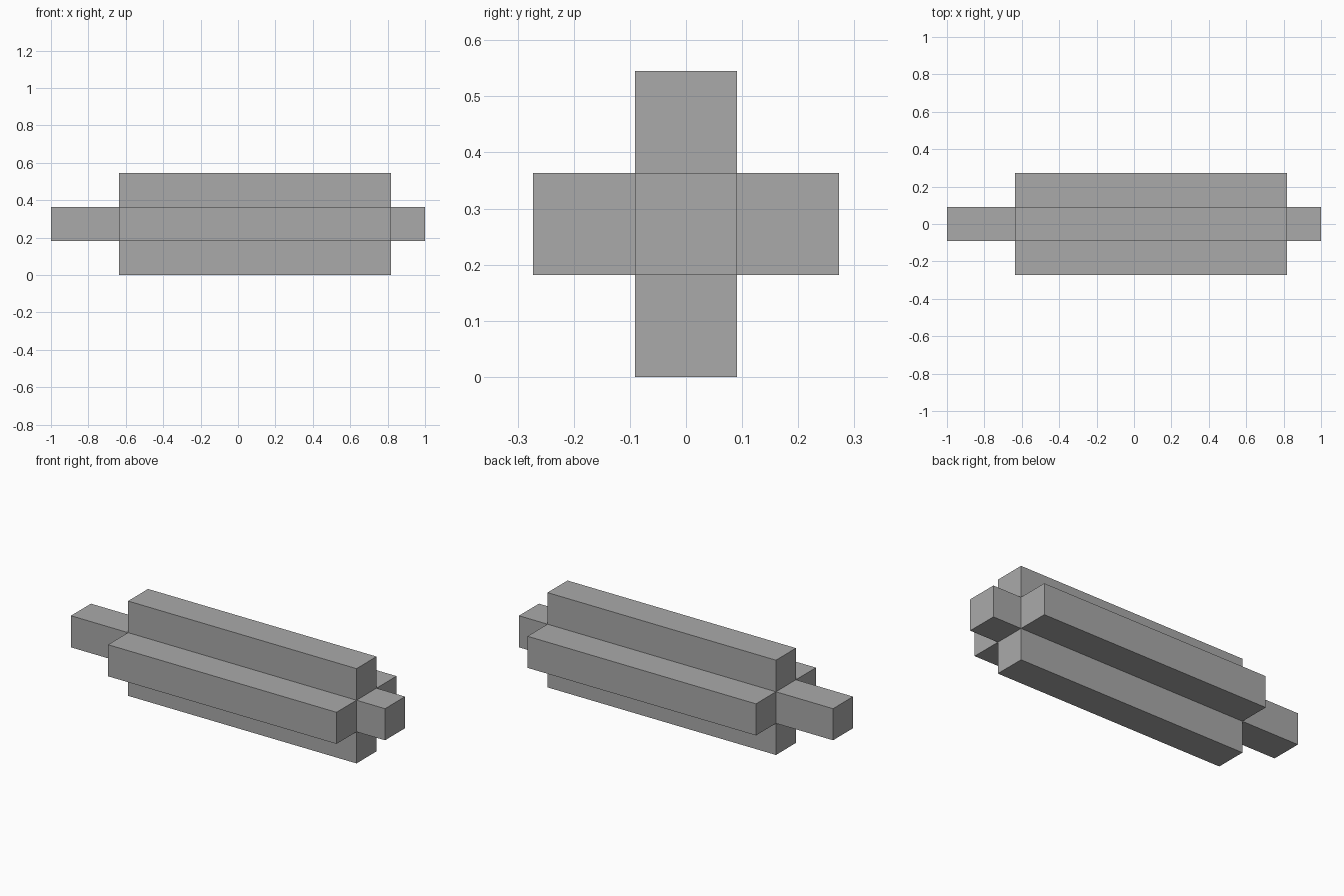
import bpy
import bmesh
from mathutils import Matrix, Vector

if "Cube" in bpy.data.objects:
    bpy.data.objects.remove(bpy.data.objects["Cube"], do_unlink=True)

UNIT = 2 / 11                      # side of the square bar
BODY_START, BODY_END = -3.5 * UNIT, 4.5 * UNIT

# Plain grey material
grey = bpy.data.materials.new("plain_grey")
grey.use_nodes = True
colour = (0.4, 0.4, 0.4, 1)
grey.diffuse_color = colour
grey.node_tree.nodes["Principled BSDF"].inputs["Base Color"].default_value = colour

# Square core of the body
bm = bmesh.new()
centre = Vector(((BODY_START + BODY_END) / 2, 0, 1.5 * UNIT))
size = Vector((BODY_END - BODY_START, UNIT, UNIT))
bmesh.ops.create_cube(bm, size=1, matrix=Matrix.Translation(centre) @ Matrix.Diagonal(size.to_4d()))
bm.normal_update()

# Pull each face out: four long ribs, a long left-hand peg and a short one
ribs_and_pegs = bmesh.ops.extrude_discrete_faces(bm, faces=bm.faces[:])["faces"]
for face in ribs_and_pegs:
    normal = face.normal.copy()
    if normal.length < 0.5:
        face.normal_update()
        normal = face.normal.copy()
    length = 1 - BODY_END if normal.x > 0.5 else BODY_START + 1 if normal.x < -0.5 else UNIT
    bmesh.ops.translate(bm, verts=face.verts[:], vec=normal * length)
bmesh.ops.recalc_face_normals(bm, faces=bm.faces[:])

mesh = bpy.data.meshes.new("cross_bar")
bm.to_mesh(mesh)
bm.free()
mesh.materials.append(grey)
cross_bar = bpy.data.objects.new("cross_bar", mesh)
bpy.context.collection.objects.link(cross_bar)
